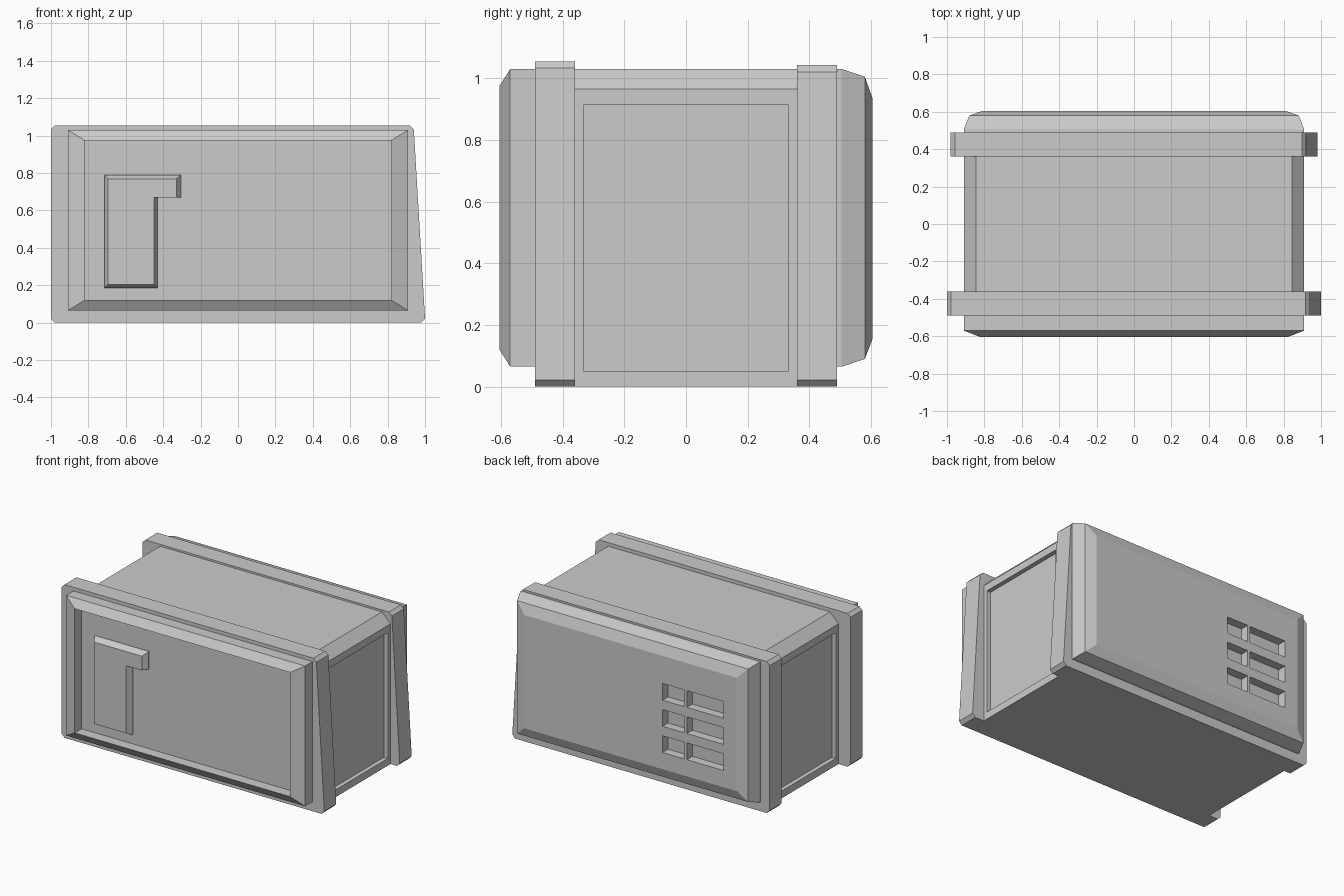
import bpy
import bmesh

cube = bpy.data.objects.get("Cube")
if cube:
    bpy.data.objects.remove(cube, do_unlink=True)

grey = bpy.data.materials.new("plain grey")
grey.use_nodes = True
GREY = (0.6, 0.6, 0.6, 1.0)
grey.diffuse_color = GREY
grey.node_tree.nodes["Principled BSDF"].inputs["Base Color"].default_value = GREY


def loft(name, rings):
    """Join (y, [(x, z), ...]) rings into a capped solid."""
    bm = bmesh.new()
    loops = [[bm.verts.new((x, y, z)) for x, z in pts] for y, pts in rings]
    for a, b in zip(loops, loops[1:]):
        for i in range(len(a)):
            j = (i + 1) % len(a)
            bm.faces.new((a[i], a[j], b[j], b[i]))
    bm.faces.new(loops[0])
    bm.faces.new(loops[-1])
    bmesh.ops.recalc_face_normals(bm, faces=bm.faces)
    mesh = bpy.data.meshes.new(name)
    bm.to_mesh(mesh)
    bm.free()
    mesh.materials.append(grey)
    obj = bpy.data.objects.new(name, mesh)
    bpy.context.collection.objects.link(obj)
    return obj


def rect(x0, x1, z0, z1):
    return [(x0, z0), (x1, z0), (x1, z1), (x0, z1)]


def frame(half, z0, z1):
    return rect(-half, half, z0, z1)


def carve(obj, x0, x1, y0, y1, z0, z1):
    """Cut a box-shaped recess out of a solid."""
    cutter = loft("cutter", [(y0, rect(x0, x1, z0, z1)), (y1, rect(x0, x1, z0, z1))])
    cutter.hide_render = True
    mod = obj.modifiers.new("recess", 'BOOLEAN')
    mod.operation = 'DIFFERENCE'
    mod.solver = 'EXACT'
    mod.object = cutter
    bpy.context.view_layer.objects.active = obj
    bpy.ops.object.modifier_apply(modifier=mod.name)
    bpy.data.objects.remove(cutter, do_unlink=True)


# Middle body with chamfered top edges and a recessed panel on each side
side = [(0.91, 0), (0.91, 0.965), (0.845, 1.03)]
section = side + [(-x, z) for x, z in reversed(side)]
body = loft("body", [(-0.36, section), (0.36, section)])
for s in (-1, 1):
    x0, x1 = sorted((s * 0.88, s * 1.0))
    carve(body, x0, x1, -0.33, 0.33, 0.05, 0.915)


# Collars: upright on the right side, leaning inwards on the left side
def collar(name, half, top, y0, y1):
    c = 0.022
    lean = half - 0.06
    pts = [(-half, c), (c - half, 0), (half - c, 0), (half, c),
           (lean, top - c), (lean - c, top), (c - half, top), (-half, top - c)]
    loft(name, [(y0, pts), (y1, pts)])


collar("front_collar", 1.0, 1.055, -0.49, -0.36)
collar("rear_collar", 0.98, 1.043, 0.36, 0.49)

# Front surround, bevelled outside and sunk inside
outer = frame(0.91, 0.065, 1.03)
inner = frame(0.82, 0.12, 0.975)
loft("front_surround", [(-0.45, outer), (-0.57, outer), (-0.605, inner), (-0.53, inner)])

# Hooked front handle with bevelled edges
foot = [(-0.715, 0.185), (-0.43, 0.185), (-0.43, 0.67),
        (-0.305, 0.67), (-0.305, 0.79), (-0.715, 0.79)]
face = [(-0.695, 0.205), (-0.45, 0.205), (-0.45, 0.67),
        (-0.33, 0.67), (-0.33, 0.768), (-0.695, 0.768)]
loft("front_handle", [(-0.525, foot), (-0.54, foot), (-0.575, face)])

# Rear cover with a stepped bevel and six vent pockets
rear = loft("rear_cover", [(0.45, outer), (0.505, outer),
                           (0.58, frame(0.88, 0.09, 1.005)),
                           (0.605, frame(0.81, 0.155, 0.935))])
for row in range(3):
    z = 0.27 + row * 0.18
    for x0, x1 in ((-0.71, -0.43), (-0.41, -0.245)):
        carve(rear, x0, x1, 0.545, 0.7, z, z + 0.115)
